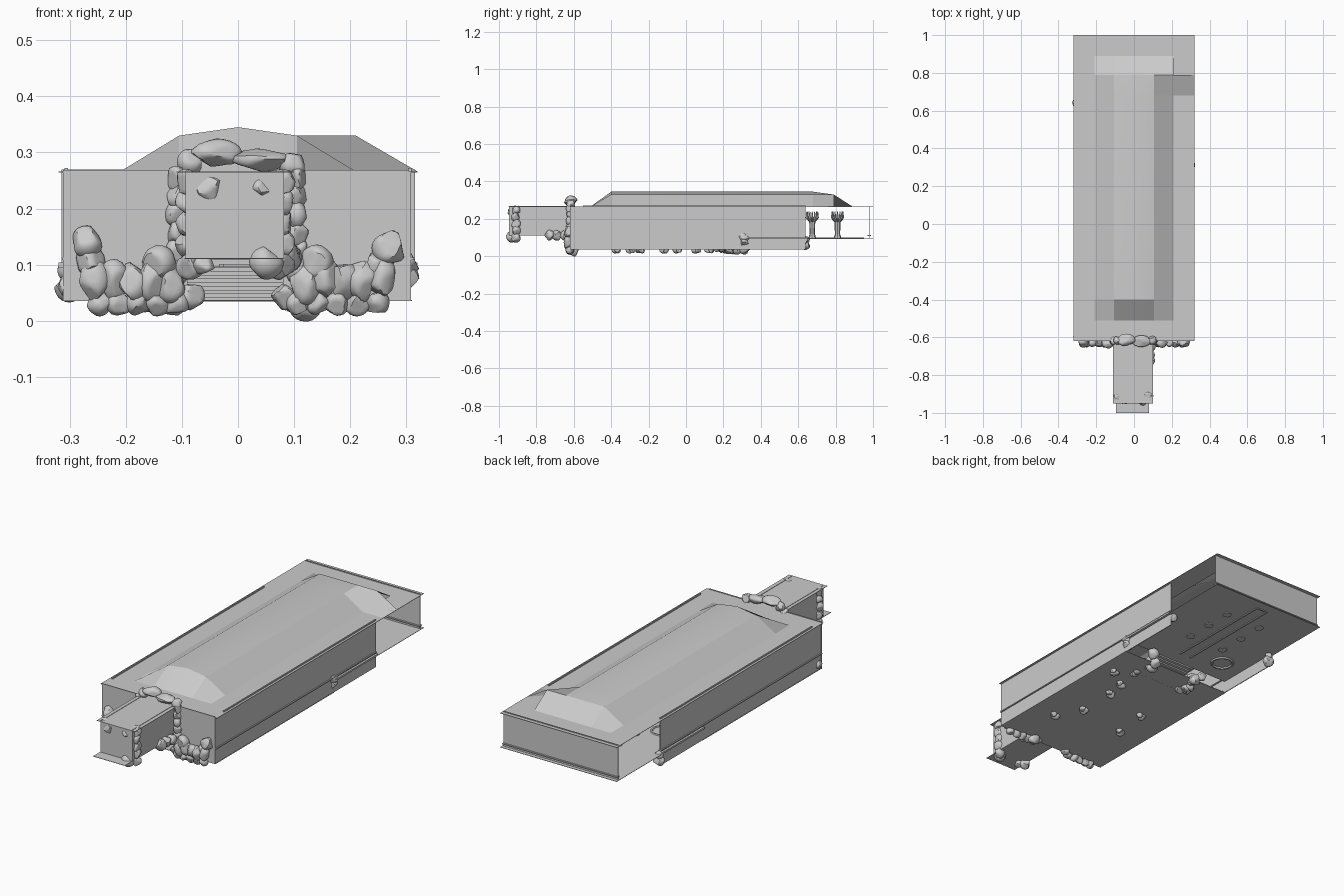
import bpy, bmesh, math, random
from mathutils import Vector

random.seed(4)
if "Cube" in bpy.data.objects:
    bpy.data.objects.remove(bpy.data.objects["Cube"], do_unlink=True)

stone = bpy.data.materials.new("grey stone")
stone.use_nodes = True
GREY = (0.6, 0.6, 0.6, 1)
stone.diffuse_color = GREY
stone.node_tree.nodes["Principled BSDF"].inputs["Base Color"].default_value = GREY


def finish(bm, name, smooth=None):
    mesh = bpy.data.meshes.new(name)
    bmesh.ops.recalc_face_normals(bm, faces=bm.faces)
    bm.to_mesh(mesh)
    bm.free()
    mesh.materials.append(stone)
    ob = bpy.data.objects.new(name, mesh)
    bpy.context.collection.objects.link(ob)
    if smooth:
        bpy.ops.object.select_all(action='DESELECT')
        ob.select_set(True)
        bpy.context.view_layer.objects.active = ob
        bpy.ops.object.shade_smooth_by_angle(angle=math.radians(smooth))
    return ob


def add_box(bm, lo, hi):
    lo, hi = Vector(lo), Vector(hi)
    verts = bmesh.ops.create_cube(bm, size=1)["verts"]
    for v in verts:
        v.co = (lo + hi) / 2 + v.co * (hi - lo)


def boxes(name, *pairs):
    bm = bmesh.new()
    for lo, hi in pairs:
        add_box(bm, lo, hi)
    return finish(bm, name)


def add_rock(bm, x, y, z, r, stretch=(1, 1, 1)):
    # blocky boulder: a sphere sliced flat by random planes
    ball = bmesh.ops.create_icosphere(bm, subdivisions=3, radius=1)["verts"]
    cuts = [(Vector([random.gauss(0, 1) for _ in range(3)]).normalized(),
             random.uniform(0.65, 0.9)) for _ in range(11)]
    for v in ball:
        for n, d in cuts:
            over = v.co.dot(n) - d
            if over > 0:
                v.co -= n * over
        v.co = Vector((x, y, z)) + Vector(c * s * r * 1.1 for c, s in zip(v.co, stretch))


def rocks(name, spots):
    bm = bmesh.new()
    for s in spots:
        add_rock(bm, *s)
    return finish(bm, name, 35)


T = 0.002
FLOOR, DAIS, TOP = 0.035, 0.095, 0.266

# Hall floors
boxes("hall_floor", ((-0.31, -0.62, FLOOR), (0.31, 0.31, FLOOR + T)))
boxes("dais_floor", ((-0.32, 0.31, DAIS), (0.32, 1, DAIS + T)))

# Steps up to the dais
n = 9
bm = bmesh.new()
for i in range(n):
    z = FLOOR + (DAIS - FLOOR) * (i + 1) / n
    y = 0.17 + 0.14 * i / n
    add_box(bm, (-0.1, y, z - 0.007), (0.1, y + 0.14 / n, z))
finish(bm, "dais_steps")

# Walls, whose tops stand just proud of the ceiling
for side, name in ((-1, "right"), (1, "left")):
    x = side * 0.306
    boxes(name + "_wall", ((x - T, -0.62, FLOOR), (x + T, 0.64, TOP)))
    boxes(name + "_wall_cornice", ((x - 0.003, -0.55, TOP), (x + 0.003, 0.64, TOP + 0.006)))
    boxes(name + "_wall_ledge", ((x - 0.008, -0.62, 0.108), (x + 0.008, 0.64, 0.113)))
    boxes(name + "_dais_kerb", ((side * 0.315 - 0.005, 0.31, DAIS), (side * 0.315 + 0.005, 0.64, DAIS + 0.009)))
boxes("front_wall",
      ((-0.312, -0.62, FLOOR), (-0.09, -0.616, TOP + 0.003)),
      ((0.08, -0.62, FLOOR), (0.305, -0.616, TOP + 0.003)))
boxes("back_wall", ((-0.315, 0.978, DAIS), (0.315, 0.982, TOP + 0.004)))
boxes("back_wall_ledge", ((-0.315, 0.97, 0.108), (0.315, 0.99, 0.113)))

# Flat ceiling around the vault
boxes("ceiling_border",
      ((-0.32, -0.62, TOP - T), (-0.21, 1, TOP)), ((0.21, -0.62, TOP - T), (0.32, 1, TOP)),
      ((-0.21, -0.62, TOP - T), (0.21, -0.51, TOP)), ((-0.21, 0.89, TOP - T), (0.21, 1, TOP)))

# Vault: cross-sections lofted from front to back, the last bay opening to the left
HIGH = 0.33
xs = (-0.21, -0.105, 0, 0.105, 0.21)
flat = [TOP] * 5
arc = (TOP, HIGH, 0.345, HIGH, TOP)
sections = [(-0.51, flat), (-0.4, arc), (0.68, arc),
            (0.79, (TOP, HIGH, HIGH, HIGH, HIGH)), (0.89, flat)]
bm = bmesh.new()
rows = [[bm.verts.new((x, y, z)) for x, z in zip(xs, zs)] for y, zs in sections]
for a, b in zip(rows, rows[1:]):
    for i in range(4):
        bm.faces.new((a[i], a[i + 1], b[i + 1], b[i]))
# sloping side bay beyond the vault edge
low, tip = [bm.verts.new((0.32, y, TOP)) for y in (0.68, 0.79)]
bm.faces.new((rows[2][4], low, tip, rows[3][4]))
finish(bm, "vault", 20)

# Entrance corridor
boxes("corridor_floor", ((-0.095, -1, 0.11), (0.08, -0.62, 0.112)))
boxes("corridor_walls",
      ((-0.094, -0.945, 0.11), (-0.09, -0.62, 0.268)),
      ((0.078, -0.945, 0.11), (0.082, -0.62, 0.268)))
boxes("corridor_end", ((-0.092, -0.945, 0.11), (0.08, -0.942, 0.265)))
boxes("corridor_ceiling", ((-0.11, -0.95, 0.264), (0.1, -0.62, 0.266)))

# Channel rails along the dais
boxes("dais_channel",
      *[((x - 0.004, 0.38, DAIS - 0.004), (x + 0.004, 0.95, DAIS + 0.006)) for x in (-0.03, 0.03)],
      ((-0.03, 0.945, DAIS - 0.004), (0.03, 0.953, DAIS + 0.006)))


def cone(bm, r1, r2, lo, hi):
    lo, hi = Vector(lo), Vector(hi)
    turn = (hi - lo).to_track_quat('Z', 'Y').to_matrix().to_4x4()
    turn.translation = (lo + hi) / 2
    bmesh.ops.create_cone(bm, cap_ends=True, segments=8, radius1=r1, radius2=r2,
                          depth=(hi - lo).length, matrix=turn)


# Branching columns
bm = bmesh.new()
for x in (-0.1, 0.1):
    for y in (0.54, 0.675, 0.81):
        cone(bm, 0.022, 0.014, (x, y, DAIS - 0.004), (x, y, 0.12))
        cone(bm, 0.014, 0.017, (x, y, 0.12), (x, y, 0.2))
        for k in range(7):
            ang = k * math.tau / 7
            out = Vector((math.cos(ang), math.sin(ang), 0))
            base = Vector((x, y, 0.175))
            elbow = base + out * 0.03 + Vector((0, 0, 0.03))
            cone(bm, 0.007, 0.006, base, elbow)
            cone(bm, 0.006, 0.002, elbow, elbow + Vector((0, 0, 0.035)))
finish(bm, "branching_columns", 40)

# Round basin rim beside the steps
bpy.ops.mesh.primitive_torus_add(major_segments=20, minor_segments=6, major_radius=0.05,
                                 minor_radius=0.007, location=(-0.18, 0.44, DAIS))
bpy.context.object.name = "basin_rim"
bpy.context.object.data.materials.append(stone)

# Boulder arch over the doorway
arch = [(-0.04, -0.615, 0.298, 0.029, (1.5, 1.1, 0.85)), (0.04, -0.62, 0.288, 0.026, (1.8, 1.1, 0.8)),
        (-0.085, -0.615, 0.283, 0.022), (0.097, -0.615, 0.277, 0.023)]
for i in range(6):
    z = 0.09 + i * 0.033
    arch += [(-0.108, -0.618, z, 0.022, (0.9, 1, 1.1)), (0.105, -0.618, z, 0.022, (0.9, 1, 1.1))]
rocks("doorway_arch_rocks", arch)

# Boulder piles on both sides of the doorway
pile = [(-0.27, -0.625, 0.14, 0.027), (-0.265, -0.625, 0.105, 0.026), (0.27, -0.625, 0.13, 0.029),
        (0.25, -0.625, 0.095, 0.026), (-0.305, -0.6, 0.062, 0.018)]
for side in (-1, 1):
    for i in range(5):
        x = side * (0.12 + i * 0.034)
        pile.append((x, -0.63, random.uniform(0.065, 0.075), 0.031, (0.85, 0.7, 1.15)))
        pile.append((x - side * 0.01, -0.62, 0.032, 0.022))
    pile += [(side * 0.14, -0.63, 0.105, 0.028), (side * 0.085, -0.61, 0.045, 0.024)]
rocks("front_pile_rocks", pile)

# Boulders around the corridor
corridor = [(-0.05, -0.93, 0.235, 0.026), (0.045, -0.93, 0.235, 0.022), (0.05, -0.93, 0.105, 0.029),
            (-0.06, -0.93, 0.1, 0.018)]
for x in (-0.085, 0.075):
    corridor += [(x, -0.91, 0.1 + i * 0.037, 0.025) for i in range(5)]
corridor += [(0.086, y, 0.112, 0.026) for y in (-0.73, -0.69, -0.65)]
rocks("corridor_rocks", corridor)

# Boulders flanking the dais steps and the broken wall ends
flank = [(0.296, 0.31, 0.075, 0.025), (0.296, 0.31, 0.1, 0.027), (0.29, 0.63, 0.085, 0.022),
         (-0.3, 0.64, 0.06, 0.025), (-0.3, 0.64, 0.09, 0.02)]
for side in (-1, 1):
    for i in range(9):
        flank.append((side * (0.11 + 0.05 * random.random()), 0.17 + i * 0.02,
                      random.uniform(0.035, 0.07), random.uniform(0.022, 0.03)))
rocks("dais_rocks", flank)

# Loose boulders scattered on the hall floor
loose = []
for x, y in ((0.1, -0.05), (-0.17, -0.3), (0.1, -0.25), (-0.15, -0.12), (0.17, -0.38),
             (0.12, 0.05), (0.22, 0.12)):
    loose += [(x, y, 0.035, 0.021, (1, 1, 0.9)), (x + 0.024, y + 0.015, 0.032, 0.015)]
rocks("scattered_rocks", loose)

# One boulder that sets the lowest point
rocks("base_rock", [(0.12, -0.6, 0.024, 0.026, (1, 1, 0.9))])
